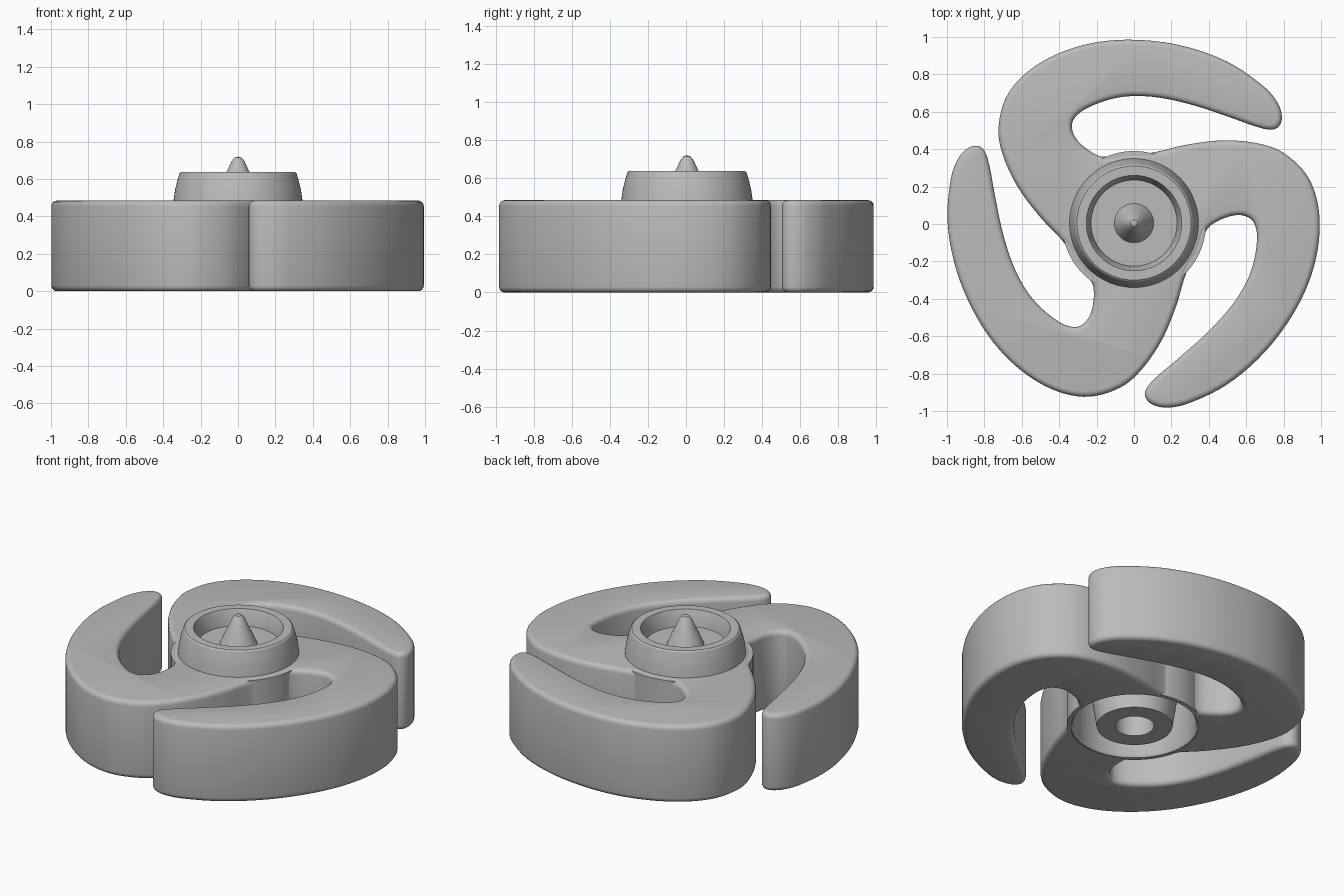
import bpy, bmesh, math
from mathutils import Vector, Matrix

cube = bpy.data.objects.get("Cube")
if cube:
    bpy.data.objects.remove(cube, do_unlink=True)

HEIGHT = 0.485
CENTRE = Vector((0, 0.005, 0))

grey = bpy.data.materials.new("plain grey")
grey.use_nodes = True
grey.diffuse_color = (0.5, 0.5, 0.5, 1)
grey.node_tree.nodes["Principled BSDF"].inputs["Base Color"].default_value = (0.5, 0.5, 0.5, 1)


def make_object(name, bm):
    bmesh.ops.recalc_face_normals(bm, faces=bm.faces)
    mesh = bpy.data.meshes.new(name)
    bm.to_mesh(mesh)
    bm.free()
    mesh.materials.append(grey)
    ob = bpy.data.objects.new(name, mesh)
    ob.location = CENTRE
    bpy.context.collection.objects.link(ob)
    return ob


def smooth(ob, degrees):
    bpy.ops.object.select_all(action='DESELECT')
    ob.select_set(True)
    bpy.context.view_layer.objects.active = ob
    bpy.ops.object.shade_smooth_by_angle(angle=math.radians(degrees))


def spline(points, steps):
    """Closed centripetal-like smooth loop through the points."""
    out, n = [], len(points)
    for i in range(n):
        p0, p1, p2, p3 = (points[(i + k - 1) % n] for k in range(4))
        span = (p2 - p1).length
        m1 = (p2 - p0) * span / ((p2 - p1).length + (p1 - p0).length)
        m2 = (p3 - p1) * span / ((p3 - p2).length + (p2 - p1).length)
        for s in range(steps):
            t = s / steps
            out.append(p1 * (2*t**3 - 3*t**2 + 1) + m1 * (t**3 - 2*t**2 + t)
                       + p2 * (3*t**2 - 2*t**3) + m2 * (t**3 - t**2))
    return out


def revolve(name, profile, segments=96):
    bm = bmesh.new()
    verts = [bm.verts.new((r, 0, z)) for r, z in profile]
    edges = [bm.edges.new(pair) for pair in zip(verts, verts[1:])]
    bmesh.ops.spin(bm, geom=verts + edges, cent=(0, 0, 0), axis=(0, 0, 1),
                   angle=math.tau, steps=segments, use_duplicate=False)
    bmesh.ops.remove_doubles(bm, verts=bm.verts, dist=0.0005)
    return make_object(name, bm)


# One hooked blade: outer edge, tip, inner pocket, then the hub arc
blade = [(-0.37, -0.11), (-0.5, 0.03), (-0.62, 0.19), (-0.7, 0.36), (-0.725, 0.5),
         (-0.685, 0.67), (-0.58, 0.8), (-0.42, 0.9), (-0.22, 0.963), (0, 0.98),
         (0.25, 0.95), (0.5, 0.862), (0.7, 0.725), (0.775, 0.63), (0.79, 0.55),
         (0.76, 0.505), (0.69, 0.505), (0.5, 0.57), (0.3, 0.635), (0.1, 0.675),
         (-0.08, 0.672), (-0.25, 0.615), (-0.325, 0.55), (-0.325, 0.48),
         (-0.27, 0.41), (-0.17, 0.355), (-0.04, 0.375)]
outline = []
for k in range(3):
    turn = Matrix.Rotation(-k * math.tau / 3, 3, 'Z')
    outline += [turn @ Vector((x, y, 0)) for x, y in blade]

bm = bmesh.new()
base = bm.faces.new([bm.verts.new(p) for p in spline(outline, 5)])
top = bmesh.ops.extrude_face_region(bm, geom=[base])
bmesh.ops.translate(bm, vec=(0, 0, HEIGHT),
                    verts=[v for v in top["geom"] if isinstance(v, bmesh.types.BMVert)])
blades = make_object("blades", bm)

# Rounded rims, then the central bore
bevel = blades.modifiers.new("rim", 'BEVEL')
bevel.width, bevel.segments = 0.03, 4
bevel.limit_method, bevel.angle_limit = 'ANGLE', math.radians(60)
bevel.use_clamp_overlap = False

bm = bmesh.new()
bmesh.ops.create_cone(bm, cap_ends=True, segments=96, radius1=0.365, radius2=0.365, depth=0.8,
                      matrix=Matrix.Translation((0, 0, 0.03)))
cutter = make_object("bore_cutter", bm)
cutter.hide_render = True
bore = blades.modifiers.new("bore", 'BOOLEAN')
bore.operation, bore.object, bore.solver = 'DIFFERENCE', cutter, 'EXACT'
bpy.context.view_layer.objects.active = blades
for mod in ("rim", "bore"):
    bpy.ops.object.modifier_apply(modifier=mod)
bpy.data.objects.remove(cutter, do_unlink=True)
smooth(blades, 40)

# Hub: spike, cup, collar, column, underside groove, tapered boss and shaft hole
hub_profile = [(0, 0.72), (0.018, 0.715), (0.035, 0.695), (0.055, 0.65), (0.08, 0.6), (0.105, 0.54),
               (0.23, 0.54), (0.24, 0.6), (0.255, 0.637), (0.305, 0.637), (0.313, 0.63),
               (0.325, 0.59), (0.337, 0.54), (0.345, 0.482),
               (0.385, 0.48), (0.385, 0.003), (0.36, 0.003), (0.35, 0.02), (0.345, 0.42),
               (0.28, 0.42), (0.215, 0.003), (0.11, 0.003), (0.11, 0.48), (0, 0.48)]
hub = revolve("hub", hub_profile)
smooth(hub, 30)
